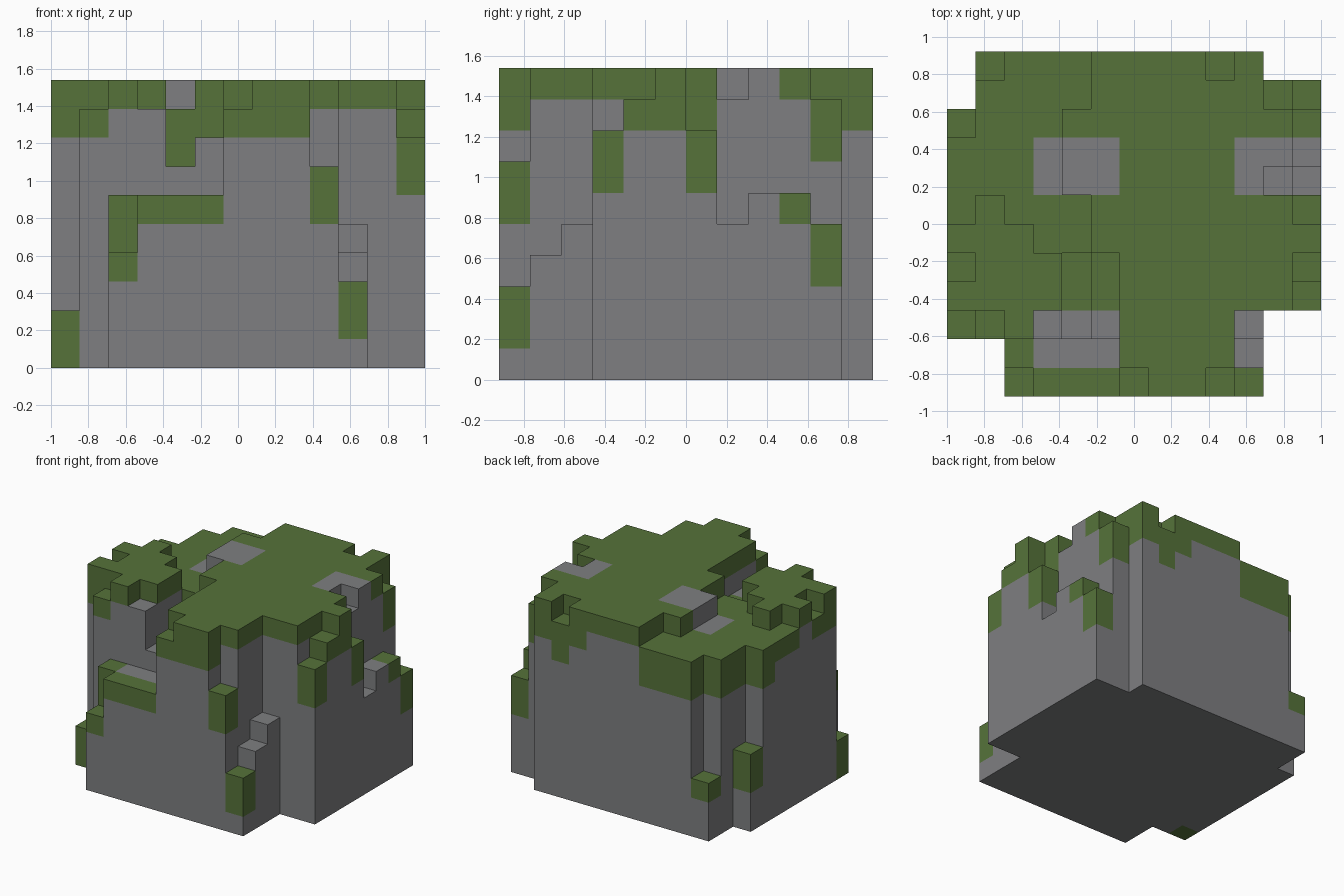
import bpy
import bmesh
import math

# A blocky boulder made of stone columns, each with a cap of moss
NX, NY = 13, 12
CELL = 2 / NX
columns = {}   # (column, row) -> (height, moss depth), counted in cells


def fill(x0, x1, y0, y1, height, moss=1):
    for x in range(x0, x1):
        for y in range(y0, y1):
            columns[x, y] = (height, moss)


def column(x, y, height, moss=1):
    columns[x, y] = (height, moss)


def bare(x0, x1, y0, y1):
    for x in range(x0, x1):
        for y in range(y0, y1):
            columns[x, y] = (columns[x, y][0], 0)


def thicken(*cells):
    for cell in cells:
        columns[cell] = (columns[cell][0], 2)


# Plateau, covering the whole footprint
fill(2, 11, 0, 12, 10)
fill(0, 13, 3, 10, 10)
fill(1, 13, 10, 11, 10)

# Lower terrace at the back right corner
fill(0, 4, 6, 9, 9)
fill(1, 5, 9, 12, 9)
column(4, 9, 10)
fill(4, 5, 5, 7, 9)
column(3, 5, 9)
column(1, 6, 10)
column(0, 9, 4, 2)
column(1, 11, 3)

# Front ledge and the gully behind it
fill(2, 6, 0, 2, 6)
column(2, 0, 4)
fill(4, 5, 2, 5, 7)
fill(5, 6, 2, 5, 8)
column(3, 2, 9)

# Steps and notches around the rim
column(0, 2, 2, 2)
column(1, 2, 9)
column(0, 4, 9)
column(6, 0, 9)
column(9, 0, 7, 2)
column(9, 11, 9, 2)
column(11, 7, 9)
column(11, 10, 9, 2)

# Staircase at the front left corner
for y in range(3):
    column(10, y, 3 + y, 2)

# Uneven columns on the left side
for y, height, moss in ((3, 8, 2), (4, 9, 1), (5, 10, 2), (6, 8, 2),
                        (7, 5, 0), (8, 6, 0), (9, 6, 1), (10, 5, 2)):
    column(12, y, height, moss)

# Bare stone patches
bare(3, 6, 7, 9)
bare(10, 13, 7, 9)
bare(3, 6, 1, 3)
bare(10, 11, 1, 3)

# Moss hanging lower over the edges
thicken((2, 1), (4, 5), (5, 5), (7, 0), (8, 0), (0, 3), (0, 8), (11, 6),
        (8, 11), (10, 11), (2, 11), (3, 11), (4, 11), (1, 10), (1, 9))


def make_material(name, colour):
    mat = bpy.data.materials.new(name)
    mat.use_nodes = True
    mat.diffuse_color = colour
    mat.node_tree.nodes["Principled BSDF"].inputs["Base Color"].default_value = colour
    return mat


def add_quad(bm, corners):
    verts = [bm.verts.new(((x - NX / 2) * CELL, (y - NY / 2) * CELL, z * CELL))
             for x, y, z in corners]
    bm.faces.new(verts)


def add_flat(bm, x, y, z, up):
    ring = [(x, y, z), (x + 1, y, z), (x + 1, y + 1, z), (x, y + 1, z)]
    add_quad(bm, ring if up else ring[::-1])


def add_wall(bm, start, end, low, high):
    if high > low:
        add_quad(bm, [(*start, low), (*end, low), (*end, high), (*start, high)])


def build_shell(stone, moss):
    # Only the outer surface of the columns is made
    for (x, y), (height, depth) in columns.items():
        split = height - depth
        add_flat(moss if depth else stone, x, y, height, True)
        add_flat(stone if split else moss, x, y, 0, False)
        ring = [(x, y), (x + 1, y), (x + 1, y + 1), (x, y + 1)]
        sides = [(0, -1), (1, 0), (0, 1), (-1, 0)]
        for i, (dx, dy) in enumerate(sides):
            low = columns.get((x + dx, y + dy), (0, 0))[0]
            start, end = ring[i], ring[(i + 1) % 4]
            add_wall(stone, start, end, low, split)
            add_wall(moss, start, end, max(low, split), height)


def finish(bm, name, mat):
    bmesh.ops.remove_doubles(bm, verts=bm.verts, dist=CELL / 100)
    bmesh.ops.dissolve_limit(bm, angle_limit=math.radians(1),
                             verts=bm.verts, edges=bm.edges)
    mesh = bpy.data.meshes.new(name)
    bm.to_mesh(mesh)
    bm.free()
    mesh.materials.append(mat)
    obj = bpy.data.objects.new(name, mesh)
    bpy.context.collection.objects.link(obj)


cube = bpy.data.objects.get("Cube")
if cube:
    bpy.data.objects.remove(cube, do_unlink=True)

stone_mesh, moss_mesh = bmesh.new(), bmesh.new()
build_shell(stone_mesh, moss_mesh)
finish(stone_mesh, "stone_body", make_material("grey stone", (0.209, 0.212, 0.22, 1)))
finish(moss_mesh, "moss_cover", make_material("moss green", (0.093, 0.171, 0.042, 1)))
